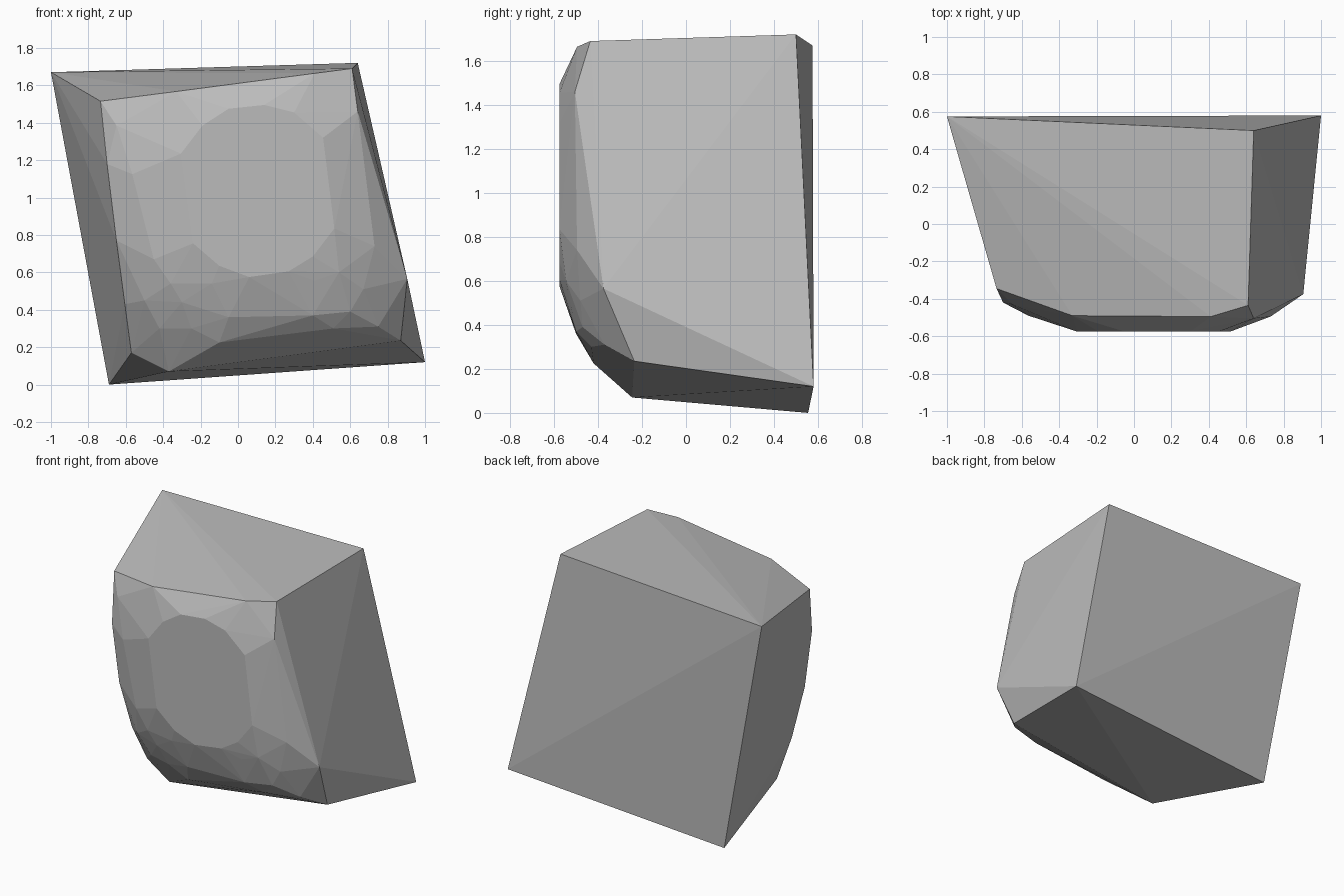
import bpy, bmesh

# Corner points of the boulder, grouped by region (x, y, z)
back = [(-1, .575, 1.67), (.64, .5, 1.72), (1, .58, .12), (-.69, .555, 0)]
top_rim = [(-.735, -.345, 1.515), (-.33, -.49, 1.567), (.41, -.495, 1.664), (.61, -.435, 1.69)]
right_rim = [(.64, -.505, 1.46), (.905, -.375, .565), (.87, -.235, .235)]
bottom_rim = [(.51, -.43, .30), (-.1, -.42, .225), (-.37, -.245, .07)]
left_rim = [(-.70, -.42, 1.18), (-.65, -.41, .77), (-.605, -.33, .43), (-.57, -.21, .17)]

# Flat front facet, all at one depth (x, z)
front = [(-.05, 1.475), (.14, 1.495), (.30, 1.455), (.455, 1.32), (.515, .835), (.4, .685),
         (.27, .605), (.06, .575), (-.1, .635), (-.24, .755), (-.305, 1.235), (-.19, 1.385)]

# Chipped facets between the front and the rims
chips = [(-.565, -.49, 1.125), (-.65, -.43, 1.385), (.73, -.495, .74), (-.05, -.50, .36),
         (.40, -.50, .37), (.41, -.548, .555), (.54, -.545, .60), (.67, -.48, .51),
         (.75, -.37, .31), (.60, -.47, .39), (-.14, -.548, .54), (-.36, -.505, .54),
         (-.45, -.505, .67), (-.30, -.485, .44), (-.25, -.43, .30), (-.42, -.38, .30),
         (-.50, -.42, .45)]

points = back + top_rim + right_rim + bottom_rim + left_rim + chips
points += [(x, -.575, z) for x, z in front]

# Wrap the points in a faceted convex skin
bm = bmesh.new()
for p in points:
    bm.verts.new(p)
hull = bmesh.ops.convex_hull(bm, input=bm.verts)
loose = [v for v in bm.verts if not v.link_faces]
bmesh.ops.delete(bm, geom=loose, context='VERTS')
bmesh.ops.dissolve_limit(bm, angle_limit=.01, verts=bm.verts, edges=bm.edges)
bmesh.ops.recalc_face_normals(bm, faces=bm.faces)

mesh = bpy.data.meshes.new("boulder")
bm.to_mesh(mesh)
bm.free()

# Plain grey stone
stone = bpy.data.materials.new("grey stone")
stone.diffuse_color = (.5, .5, .5, 1)
mesh.materials.append(stone)
boulder = bpy.data.objects.new("boulder", mesh)
bpy.context.collection.objects.link(boulder)
